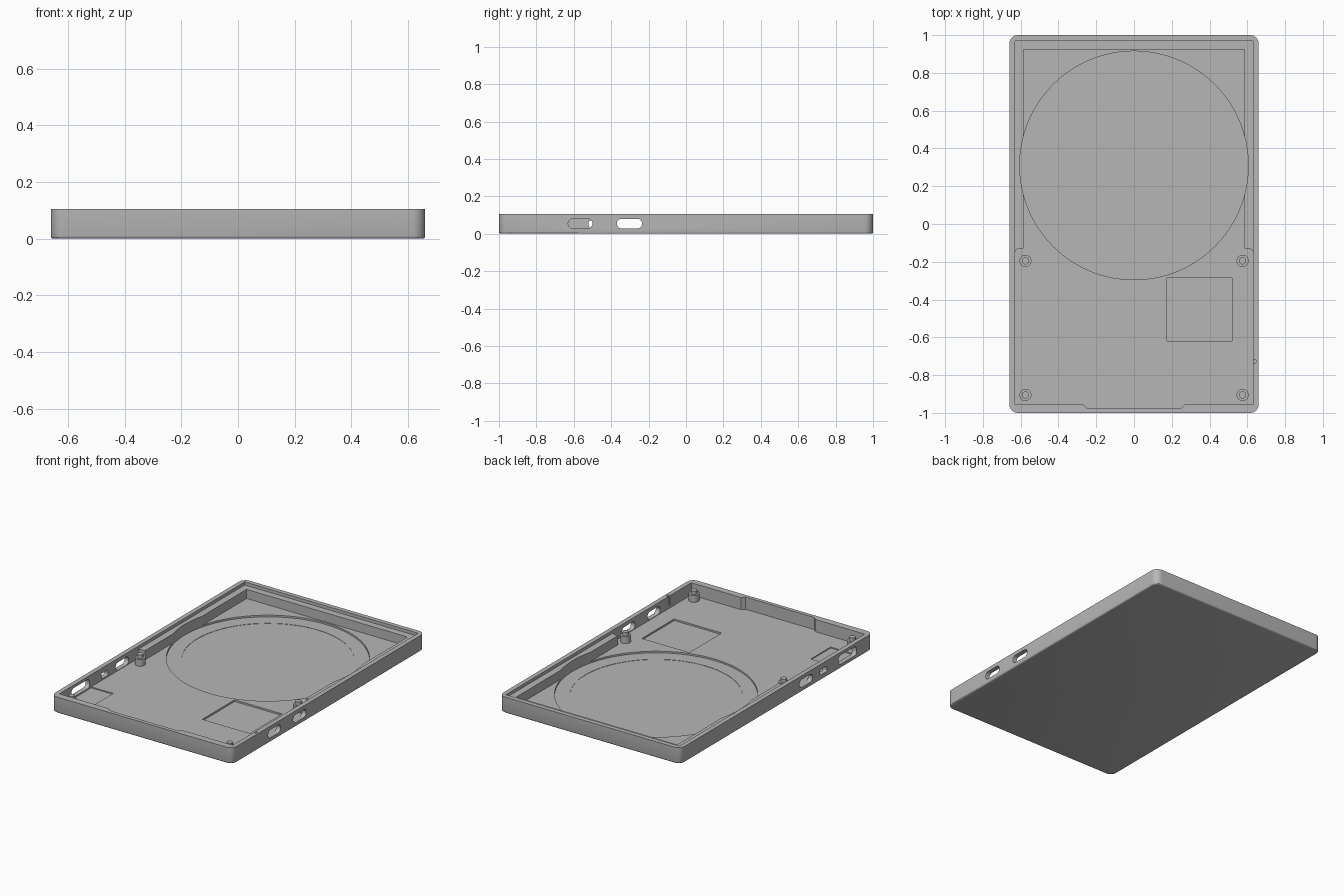
import bpy, bmesh, math

cube = bpy.data.objects.get("Cube")
if cube:
    bpy.data.objects.remove(cube, do_unlink=True)

HALF_X, HALF_Y, TOP = 0.66, 1.0, 0.105
FLOOR, LEDGE, OVER = 0.025, 0.085, 0.2
INNER_X = 0.63

grey = bpy.data.materials.new("plain grey")
grey.use_nodes = True
colour = (0.47, 0.47, 0.47, 1)
grey.diffuse_color = colour
grey.node_tree.nodes["Principled BSDF"].inputs["Base Color"].default_value = colour


def prism(name, outline, low, high, axis="Z", bevel=0):
    """Extrude a 2D outline along z, or along x with the outline read as (y, z)."""
    bm = bmesh.new()
    place = (lambda a, b: (a, b, low)) if axis == "Z" else (lambda a, b: (low, a, b))
    base = bm.faces.new([bm.verts.new(place(a, b)) for a, b in outline])
    top = bmesh.ops.extrude_face_region(bm, geom=[base])["geom"]
    shift = (0, 0, high - low) if axis == "Z" else (high - low, 0, 0)
    moved = [g for g in top if isinstance(g, bmesh.types.BMVert)]
    bmesh.ops.translate(bm, verts=moved, vec=shift)
    bmesh.ops.recalc_face_normals(bm, faces=bm.faces)
    if bevel:
        rim = [e for e in bm.edges if all(abs(v.co.z - low) < 1e-5 for v in e.verts)]
        bmesh.ops.bevel(bm, geom=rim, offset=bevel, segments=3, profile=0.5, affect="EDGES")
    mesh = bpy.data.meshes.new(name)
    bm.to_mesh(mesh)
    bm.free()
    obj = bpy.data.objects.new(name, mesh)
    bpy.context.collection.objects.link(obj)
    mesh.materials.append(grey)
    return obj


def rounded(a0, a1, b0, b1, r, steps=8):
    pts = []
    corners = [(a1 - r, b1 - r), (a0 + r, b1 - r), (a0 + r, b0 + r), (a1 - r, b0 + r)]
    for q, (a, b) in enumerate(corners):
        for i in range(steps + 1):
            t = (q + i / steps) * math.pi / 2
            pts.append((a + r * math.cos(t), b + r * math.sin(t)))
    return pts


def box(a0, a1, b0, b1):
    return [(a0, b0), (a1, b0), (a1, b1), (a0, b1)]


def circle(x, y, r, n):
    return [(x + r * math.cos(i * math.tau / n), y + r * math.sin(i * math.tau / n))
            for i in range(n)]


def activate(obj):
    bpy.ops.object.select_all(action="DESELECT")
    obj.select_set(True)
    bpy.context.view_layer.objects.active = obj


def smooth(obj):
    activate(obj)
    bpy.ops.object.shade_smooth_by_angle(angle=math.radians(30))


def cut(target, cutter):
    cutter.hide_render = True
    mod = target.modifiers.new("cut", "BOOLEAN")
    mod.operation, mod.solver, mod.object = "DIFFERENCE", "EXACT", cutter
    activate(target)
    bpy.ops.object.modifier_apply(modifier=mod.name)
    bpy.data.objects.remove(cutter, do_unlink=True)


# Outer shell with rounded corners and a softened bottom edge
tray = prism("tray_shell", rounded(-HALF_X, HALF_X, -HALF_Y, HALF_Y, 0.045),
             0, TOP, bevel=0.01)

# Main cavity: wide at the front, narrower behind where the ledge runs
right = [(0.25, -0.975), (0.27, -0.955), (INNER_X, -0.955), (INNER_X, -0.15),
         (0.624, -0.136), (0.61, -0.13), (0.585, -0.13), (0.585, 0.925)]
cavity = right + [(-x, y) for x, y in reversed(right)]
cut(tray, prism("cavity_cutter", cavity, FLOOR, OVER))

# Step above the ledge
cut(tray, prism("ledge_cutter", box(-INNER_X, INNER_X, -0.955, 0.97), LEDGE, OVER))

# Round recess with a shallower inner disc
cut(tray, prism("recess_cutter", circle(0, 0.31, 0.605, 128), 0.014, OVER))
cut(tray, prism("disc_cutter", circle(0, 0.31, 0.515, 128), 0.012, OVER))

# Square floor pockets
cut(tray, prism("pocket_cutter", box(0.175, 0.52, -0.62, -0.285), 0.014, 0.06))
cut(tray, prism("port_pocket_cutter", box(-INNER_X, -0.47, -0.83, -0.625), 0.018, 0.06))

# Port openings: side, y range, z range, corner radius
ports = [
    (1, -0.63, -0.50, 0.028, 0.08, 0.0255),
    (1, -0.37, -0.235, 0.028, 0.08, 0.0255),
    (-1, -0.37, -0.235, 0.028, 0.08, 0.0255),
    (-1, -0.52, -0.45, 0.034, 0.07, 0.008),
    (-1, -0.83, -0.64, 0.026, 0.086, 0.025),
]
for side, y0, y1, z0, z1, r in ports:
    ends = sorted((side * 0.61, side * 0.7))
    cut(tray, prism("port_cutter", rounded(y0, y1, z0, z1, r), *ends, axis="X"))

# Pin hole in the rim
cut(tray, prism("pin_hole_cutter", circle(0.638, -0.727, 0.01, 16), 0.04, OVER))
smooth(tray)

# Screw posts with a narrower locating pin
for side, label in ((1, "left"), (-1, "right")):
    for y, end in ((-0.905, "front"), (-0.195, "middle")):
        x = side * 0.575
        post = prism(f"{end}_{label}_post", circle(x, y, 0.032, 32), 0.02, 0.07)
        pin = prism(f"{end}_{label}_pin", circle(x, y, 0.019, 32), 0.065, 0.092)
        smooth(post)
        smooth(pin)
